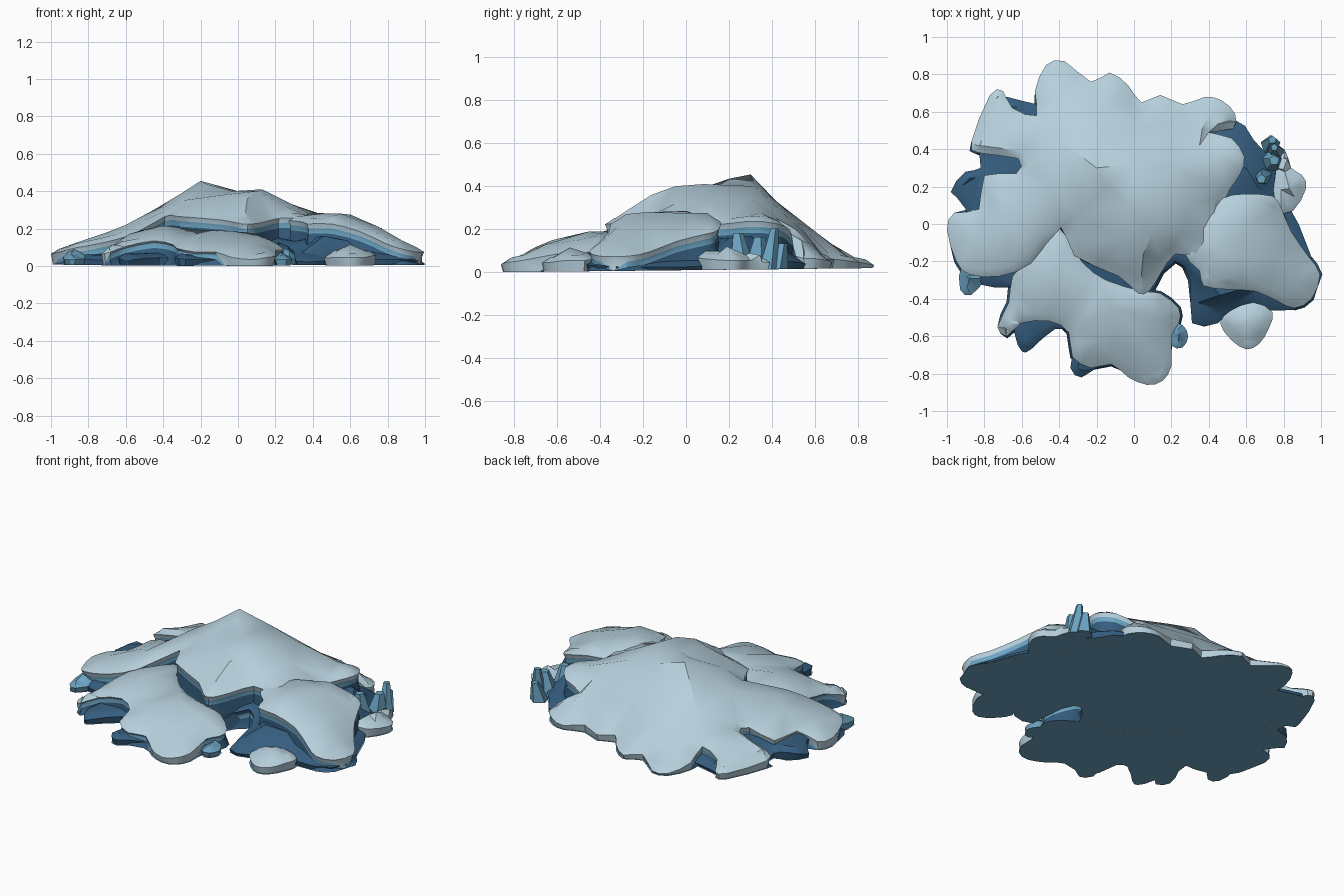
import bpy, bmesh, math
from mathutils import Vector, Matrix
from mathutils.geometry import delaunay_2d_cdt


def mat(name, rgb):
    m = bpy.data.materials.new(name)
    m.diffuse_color = (*rgb, 1)
    return m


SNOW = mat("snow", (0.47, 0.63, 0.72))
ICE = mat("pale ice", (0.15, 0.37, 0.54))
ROCK = mat("deep blue rock", (0.035, 0.11, 0.21))


def floor(y):
    return 0.01 + 0.011 * y


def rounded(pts):
    # one extra curved point between every two outline points
    n, out = len(pts), []
    for i in range(n):
        a, b, c, d = (Vector(pts[(i + k) % n]) for k in (-1, 0, 1, 2))
        out += [b, (b + c) * 0.5625 - (a + d) * 0.0625]
    return out


def finish(bm, name, mats):
    me = bpy.data.meshes.new(name)
    bm.to_mesh(me)
    bm.free()
    for m in mats:
        me.materials.append(m)
    ob = bpy.data.objects.new(name, me)
    bpy.context.collection.objects.link(ob)
    bpy.ops.object.select_all(action='DESELECT')
    ob.select_set(True)
    bpy.context.view_layer.objects.active = ob
    bpy.ops.object.shade_smooth_by_angle(angle=math.radians(38))
    return ob


def ledge(name, outline, peaks, mats=(SNOW, ICE, ROCK), thick=0.05):
    """Lumpy top over a rounded rim, an ice band and a wall to the ground."""
    area = sum(outline[i - 1][0] * p[1] - p[0] * outline[i - 1][1]
               for i, p in enumerate(outline))
    rim = rounded(outline if area > 0 else outline[::-1])
    n = len(rim)
    inward = []
    for i in range(n):
        t = rim[(i + 1) % n] - rim[i - 1]
        inward.append(Vector((-t.y, t.x, 0)).normalized())
    rings = [[], [], [], []]
    for p, d in zip(rim, inward):
        f = floor(p.y)
        low = p.z < 0.1
        th = p.z - f if low else thick
        steps = ((0, 0.025), (0.01, th), (0 if low else 0.012, th + 0.028),
                 (0 if low else -0.012, 9))
        for ring, (ins, drop) in zip(rings, steps):
            q = p + d * ins
            q.z = max(f, p.z - drop)
            ring.append(q)
    # top: outline, soft shoulder points and the given peaks
    top = rings[0] + [p + d * 0.04 for p, d in zip(rim, inward)]
    top += [Vector(p) for p in peaks]
    co, _, faces, orig, _, _ = delaunay_2d_cdt(
        [p.xy for p in top], [(i, (i + 1) % n) for i in range(n)], [], 1, 1e-4)
    bm = bmesh.new()
    tv, edge = [], {}
    for c, o in zip(co, orig):
        k = min(o) if o else 0
        v = bm.verts.new((c.x, c.y, top[k].z if o else 0.1))
        tv.append(v)
        for j in o:
            edge[j] = v
    for f in faces:
        bm.faces.new([tv[i] for i in f])
    prev = [edge[i] for i in range(n)]
    for k, ring in enumerate(rings[1:]):
        cur = [bm.verts.new(p) for p in ring]
        for i in range(n):
            j = (i + 1) % n
            bm.faces.new((prev[i], cur[i], cur[j], prev[j])).material_index = k
        prev = cur
    bm.faces.new(prev[::-1]).material_index = 1
    bmesh.ops.delete(bm, geom=[v for v in bm.verts if not v.link_faces], context='VERTS')
    bmesh.ops.remove_doubles(bm, verts=bm.verts, dist=1e-5)
    bmesh.ops.recalc_face_normals(bm, faces=bm.faces)
    return finish(bm, name, mats)


# rock base showing between the snow ledges
base = ledge("rock_base", [
    (.22, -.2, .15), (.3, -.3, .1), (.31, -.53, .05), (.45, -.53, .05), (.54, -.46, .06),
    (.85, -.46, .06), (.98, -.32, .05), (.88, 0, .05), (.81, .12, .06), (.76, .3, .07),
    (.64, .45, .08), (.5, .58, .06), (0, .58, .06), (-.52, .64, .06), (-.68, .68, .06),
    (-.74, .64, .05), (-.83, .45, .05), (-.82, .3, .07), (-.9, .28, .09), (-.98, .17, .06),
    (-.9, .08, .09), (-.84, -.32, .06), (-.65, -.34, .06), (-.64, -.58, .07),
    (-.6, -.68, .05), (-.55, -.67, .06), (-.42, -.56, .07), (-.32, -.6, .06),
    (-.34, -.77, .07), (-.28, -.82, .06), (-.2, -.77, .06), (.18, -.6, .06), (.1, -.36, .1)],
    [(.46, -.38, .16), (.6, .3, .17), (.66, .2, .16), (-.65, .3, .1), (.4, .3, .17), (.75, -.3, .1)],
    (ROCK, ICE, ROCK))

# main snow cap
ledge("main_snow_cap", [
    (.02, -.37, .25), (.08, -.36, .25), (.14, -.27, .26), (.22, -.16, .28), (.34, -.17, .28),
    (.45, -.05, .26), (.48, .1, .25), (.51, .18, .25), (.57, .27, .26), (.59, .36, .26),
    (.52, .46, .24), (.4, .49, .2), (.53, .51, .1), (.54, .59, .09), (.47, .66, .08),
    (.38, .68, .07), (.26, .64, .09), (.14, .69, .08), (.04, .65, .09), (-.03, .74, .08),
    (-.13, .81, .07), (-.23, .76, .08), (-.37, .87, .06), (-.47, .85, .06), (-.53, .71, .09),
    (-.52, .58, .14), (-.65, .62, .11), (-.7, .71, .08), (-.77, .69, .08), (-.87, .44, .09),
    (-.83, .38, .12), (-.62, .35, .17), (-.63, .27, .17), (-.8, .26, .13), (-.83, .08, .13),
    (-.96, .06, .09), (-1, -.03, .09), (-.95, -.2, .1), (-.88, -.27, .12), (-.72, -.28, .15),
    (-.55, -.21, .2), (-.39, -.02, .29), (-.32, -.17, .29), (-.08, -.28, .27)],
    [(-.2, .3, .455), (-.16, .2, .435), (.13, .08, .41), (-.03, .1, .4), (.2, .3, .36),
     (0, .32, .4), (-.08, -.08, .38), (.1, -.05, .4), (.05, -.16, .36), (.04, -.27, .29),
     (-.45, .2, .3), (-.3, .05, .35), (-.3, .2, .39), (-.7, 0, .18), (-.6, -.05, .22),
     (-.68, .48, .14), (-.4, .45, .24), (-.2, .6, .19), (-.4, .68, .13), (.2, .53, .2),
     (0, .52, .23), (.45, .35, .275), (.42, .1, .28), (.3, .1, .325), (.25, -.05, .32),
     (-.85, -.08, .13), (-.2, .42, .33), (.35, .42, .25), (.4, .58, .13)])

# right shoulder
ledge("right_snow_shoulder", [
    (.26, -.14, .27), (.35, -.25, .26), (.37, -.33, .25), (.5, -.35, .25), (.65, -.36, .21),
    (.78, -.42, .15), (.86, -.45, .12), (.95, -.4, .1), (.995, -.27, .1), (.93, -.17, .12),
    (.84, -.04, .17), (.79, .08, .2), (.74, .15, .22), (.58, .16, .26), (.48, .14, .26),
    (.36, .06, .26)],
    [(.45, -.15, .28), (.55, -.18, .28), (.6, 0, .275), (.4, 0, .285), (.52, -.28, .27),
     (.75, -.18, .21), (.88, -.3, .135), (.58, .1, .275)])

# front left terrace
ledge("front_snow_terrace", [
    (-.4, -.02, .19), (-.28, -.2, .2), (-.15, -.3, .19), (.05, -.36, .18), (.14, -.37, .16),
    (.24, -.45, .12), (.24, -.53, .11), (.2, -.6, .11), (.2, -.76, .08), (.15, -.84, .07),
    (.07, -.86, .06), (-.03, -.82, .07), (-.12, -.75, .1), (-.23, -.77, .1),
    (-.33, -.71, .12), (-.35, -.58, .14), (-.45, -.52, .16), (-.6, -.53, .13),
    (-.68, -.6, .1), (-.73, -.55, .09), (-.67, -.42, .13), (-.65, -.28, .15),
    (-.55, -.18, .19)],
    [(-.4, -.3, .215), (-.1, -.45, .19), (.05, -.65, .13), (-.2, -.62, .15), (.12, -.5, .15)],
    thick=0.035)

# small drifts on the ground
ledge("front_right_drift", [
    (.46, -.53, .07), (.52, -.62, .07), (.6, -.67, .07), (.67, -.64, .07), (.72, -.56, .08),
    (.74, -.47, .08), (.64, -.42, .09), (.52, -.46, .09)], [(.6, -.54, .115)])
ledge("right_drift", [
    (.75, .08, .1), (.85, .07, .09), (.92, .19, .08), (.9, .26, .08), (.84, .3, .08),
    (.81, .39, .07), (.76, .3, .09)], [(.83, .19, .12)])
ledge("left_ice_lump", [
    (-.92, -.22, .08), (-.93, -.35, .06), (-.87, -.38, .06), (-.8, -.28, .07)],
    [(-.88, -.29, .09)], (ICE, ICE, ROCK))
ledge("front_ice_lump", [
    (.2, -.54, .07), (.2, -.65, .06), (.26, -.66, .06), (.29, -.6, .06), (.26, -.54, .07)],
    [(.24, -.6, .08)], (ICE, ICE, ICE))

# chunky ice crystals behind the right shoulder
bm = bmesh.new()
for x, y, r, h, tx, ty in ((.73, .33, .07, .15, .02, .01), (.73, .42, .055, .12, .01, .03),
                           (.69, .26, .065, .17, -.01, -.02), (.76, .38, .05, .19, -.01, .03)):
    lean = Matrix.Identity(4)
    lean[0][2], lean[1][2] = tx / h, ty / h
    bmesh.ops.create_cone(bm, cap_ends=True, segments=5, radius1=r, radius2=r * 0.4, depth=h,
                          matrix=Matrix.Translation((x, y, floor(y))) @ lean
                          @ Matrix.Translation((0, 0, h / 2)))
finish(bm, "ice_crystals", [ICE])
